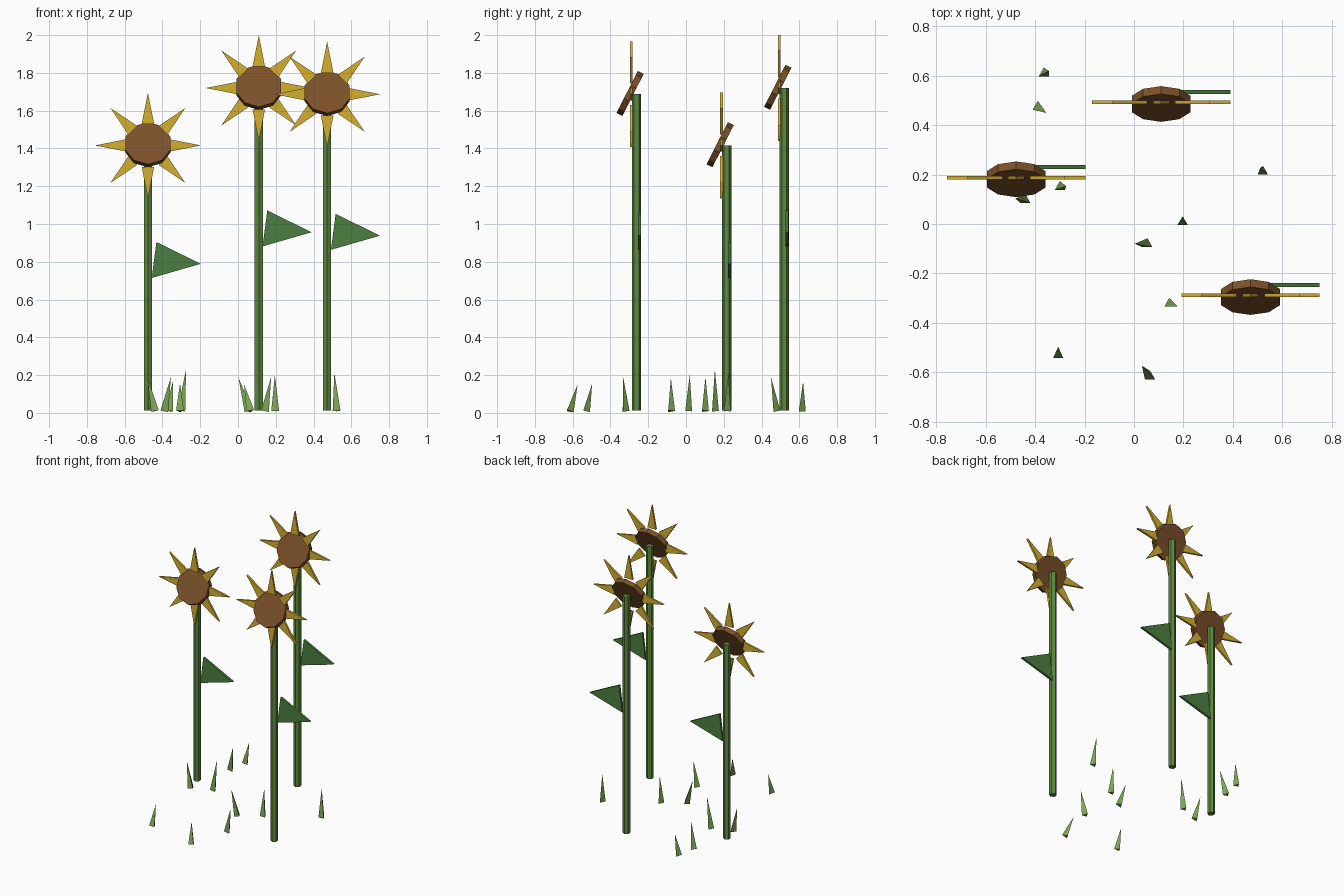
import bpy, bmesh, math
from mathutils import Matrix, Vector

if "Cube" in bpy.data.objects:
    bpy.data.objects.remove(bpy.data.objects["Cube"])


def material(name, rgb):
    m = bpy.data.materials.new(name)
    m.diffuse_color = (*rgb, 1)
    m.use_nodes = True
    m.node_tree.nodes["Principled BSDF"].inputs["Base Color"].default_value = m.diffuse_color
    return m


STEM = material("stem_green", (0.11, 0.25, 0.05))
LEAF = material("leaf_green", (0.07, 0.21, 0.05))
GRASS = material("grass_green", (0.20, 0.38, 0.09))
PETAL = material("petal_yellow", (0.66, 0.43, 0.03))
SEED = material("seed_brown", (0.20, 0.08, 0.022))


def finish(bm, name, mat):
    bmesh.ops.recalc_face_normals(bm, faces=bm.faces)
    me = bpy.data.meshes.new(name)
    bm.to_mesh(me)
    bm.free()
    me.materials.append(mat)
    ob = bpy.data.objects.new(name, me)
    bpy.context.collection.objects.link(ob)
    return ob


def cone(name, mat, sides, r1, r2, depth, matrix):
    bm = bmesh.new()
    bmesh.ops.create_cone(bm, cap_ends=True, segments=sides, radius1=r1,
                          radius2=r2, depth=depth, matrix=matrix)
    bmesh.ops.remove_doubles(bm, verts=bm.verts, dist=1e-5)
    return finish(bm, name, mat)


def add_plate(bm, points, y, thick):
    # flat plate: an outline in the XZ plane extruded along Y
    f = bm.faces.new([bm.verts.new((x, y - thick / 2, z)) for x, z in points])
    ext = bmesh.ops.extrude_face_region(bm, geom=[f])
    vs = [v for v in ext["geom"] if isinstance(v, bmesh.types.BMVert)]
    bmesh.ops.translate(bm, verts=vs, vec=(0, thick, 0))


def sunflower(tag, x, y, top):
    base = 0.012
    h = top - base
    # stem
    cone("stem_" + tag, STEM, 6, 0.025, 0.025, h,
         Matrix.Translation((x, y, base + h / 2)))
    # leaf
    zl = base + 0.55 * h
    bm = bmesh.new()
    add_plate(bm, [(x + 0.02, zl - 0.07), (x + 0.28, zl + 0.005),
                   (x + 0.045, zl + 0.12)], y + 0.015, 0.016)
    finish(bm, "leaf_" + tag, LEAF)
    # ring of petals
    bm = bmesh.new()
    for i in range(8):
        a = i * math.pi / 4
        c, s = math.cos(a), math.sin(a)
        pts = [(x + r * c - w * s, top + r * s + w * c)
               for r, w in ((0.113, -0.033), (0.28, 0), (0.113, 0.033))]
        add_plate(bm, pts, y - 0.027, 0.014)
    finish(bm, "petals_" + tag, PETAL)
    # tilted seed disc
    cone("seed_disc_" + tag, SEED, 10, 0.125, 0.125, 0.035,
         Matrix.Translation((x, y - 0.034, top + 0.004))
         @ Matrix.Rotation(math.pi / 2 - 0.47, 4, 'X'))


sunflower("left", -0.477, 0.215, 1.416)
sunflower("back", 0.11, 0.52, 1.72)
sunflower("right", 0.472, -0.262, 1.687)

# grass blades: base x, base y, tip x, tip y, tip z
BLADES = [(-0.365, 0.61, -0.345, 0.62, 0.165), (-0.39, 0.475, -0.355, 0.45, 0.19),
          (-0.30, 0.15, -0.275, 0.153, 0.23), (-0.44, 0.097, -0.48, 0.103, 0.19),
          (0.055, -0.082, 0.003, -0.08, 0.185), (0.197, 0.008, 0.195, 0.02, 0.20),
          (0.522, 0.212, 0.51, 0.225, 0.212), (0.143, -0.323, 0.175, -0.333, 0.19),
          (-0.307, -0.532, -0.307, -0.497, 0.155), (0.065, -0.618, 0.032, -0.574, 0.15)]
for i, (bx, by, tx, ty, tz) in enumerate(BLADES):
    b, t = Vector((bx, by, 0.01)), Vector((tx, ty, tz))
    d = t - b
    rot = Vector((0, 0, 1)).rotation_difference(d).to_matrix().to_4x4()
    cone(f"grass_blade_{i + 1}", GRASS, 3, 0.024, 0, d.length,
         Matrix.Translation((b + t) / 2) @ rot)
